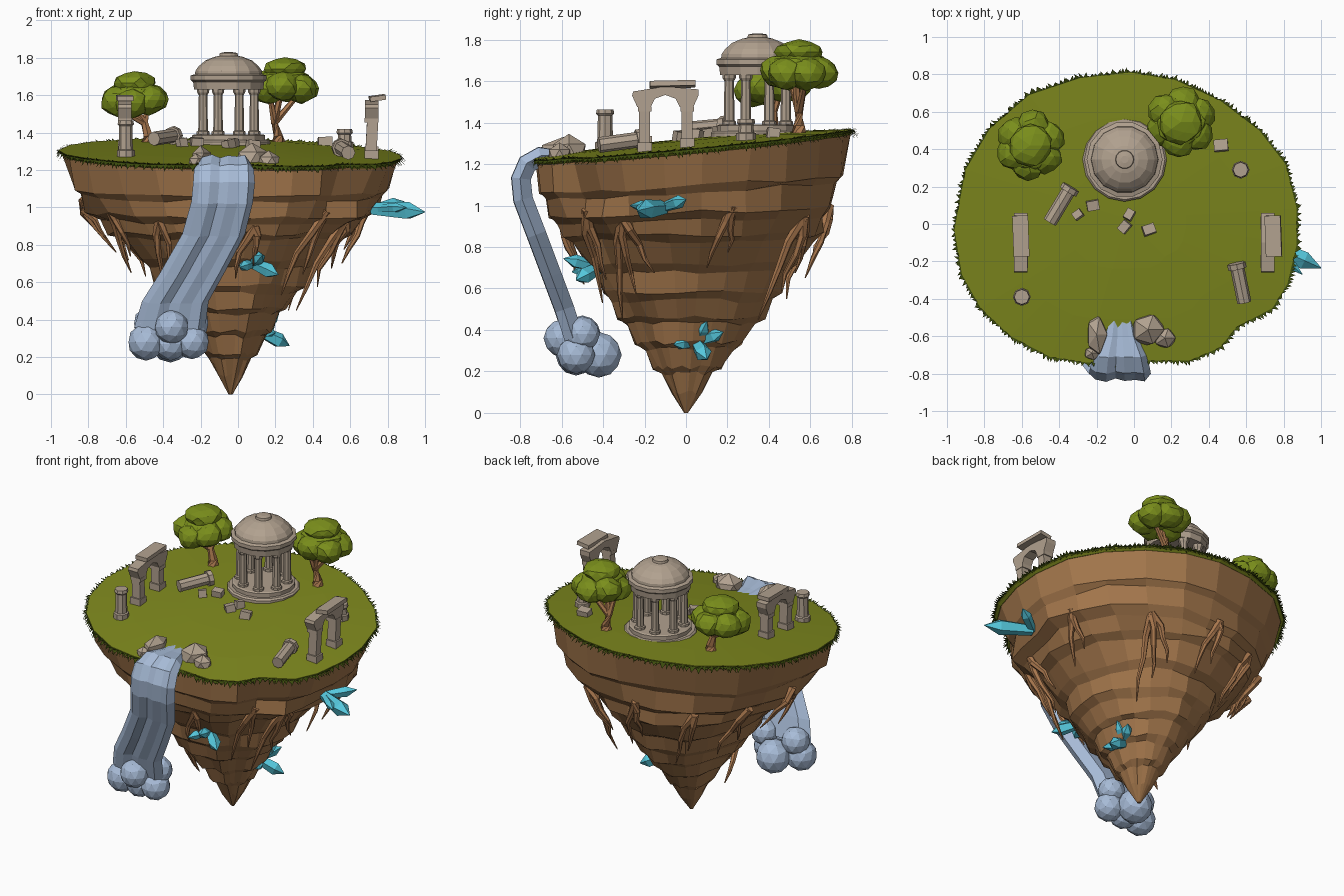
import bpy, bmesh, math, random
from math import sin, cos, pi, radians
from mathutils import Vector as V, Matrix as M

if "Cube" in bpy.data.objects:
    bpy.data.objects.remove(bpy.data.objects["Cube"])
random.seed(4)
R = random.uniform

def mat(name, r, g, b):
    m = bpy.data.materials.new(name)
    m.diffuse_color = tuple((c / 255) ** 2.2 for c in (r, g, b)) + (1,)
    m.use_nodes = True
    m.node_tree.nodes["Principled BSDF"].inputs["Base Color"].default_value = m.diffuse_color
    return m
GRASS, FRINGE, LEAF = mat("grass", 125, 135, 35), mat("dark_grass", 62, 76, 20), mat("leaf", 121, 141, 33)
ROCK, WOOD, STONE = mat("rock", 162, 118, 77), mat("wood", 168, 119, 79), mat("stone", 176, 160, 142)
WATER, CRYSTAL = mat("water", 166, 186, 214), mat("crystal", 86, 198, 219)

def finish(name, bm, m, normals=True):
    if normals:
        bmesh.ops.recalc_face_normals(bm, faces=bm.faces)
    me = bpy.data.meshes.new(name)
    bm.to_mesh(me); bm.free()
    me.materials.append(m)
    ob = bpy.data.objects.new(name, me)
    bpy.context.collection.objects.link(ob)

def loft(bm, rings, cap=True):
    rows = [[bm.verts.new(p) for p in r] for r in rings]
    n = len(rows[0])
    for a, b in zip(rows, rows[1:]):
        for i in range(n):
            bm.faces.new((a[i], a[(i + 1) % n], b[(i + 1) % n], b[i]))
    if cap:
        bm.faces.new(rows[0]); bm.faces.new(rows[-1])

def lathe(bm, prof, c, n=16):
    loft(bm, [[(c[0] + r * cos(2 * pi * i / n), c[1] + r * sin(2 * pi * i / n), z) for i in range(n)] for r, z in prof])

def rod(bm, p, q, r1, r2, n=8):
    p, q = V(p), V(q)
    d = q - p
    bmesh.ops.create_cone(bm, cap_ends=True, segments=n, radius1=r1, radius2=r2, depth=d.length,
                          matrix=M.Translation((p + q) / 2) @ d.to_track_quat('Z', 'Y').to_matrix().to_4x4())

def box(bm, c, s, rot=(0, 0, 0)):
    m = M.Translation(c)
    for a, ax in zip(rot, 'XYZ'):
        m = m @ M.Rotation(radians(a), 4, ax)
    bmesh.ops.create_cube(bm, size=1, matrix=m @ M.Diagonal((*s, 1)))

def blob(bm, c, s, sub=2, jit=0.0):
    vs = bmesh.ops.create_icosphere(bm, subdivisions=sub, radius=1)['verts']
    for v in vs:
        k = 1 + R(-jit, jit)
        v.co = V(c) + V(a * b * k for a, b in zip(v.co, s))

def strands(name, paths, m):
    # tapered tubes along points, radius included as the fourth number
    bm = bmesh.new()
    for path in paths:
        rings = []
        for i, p in enumerate(path):
            t = V(path[min(i + 1, len(path) - 1)][:3]) - V(path[max(i - 1, 0)][:3])
            q = t.to_track_quat('Z', 'Y')
            rings.append([V(p[:3]) + q @ V((p[3] * cos(2 * pi * k / 6), p[3] * sin(2 * pi * k / 6), 0)) for k in range(6)])
        loft(bm, rings)
    finish(name, bm, m)

# --- island outline and ground height
OUT = [(-.96, -.03), (-.90, .29), (-.77, .51), (-.56, .69), (-.29, .78), (-.02, .81), (.22, .77), (.46, .66),
       (.67, .50), (.81, .32), (.87, .08), (.87, -.11), (.82, -.32), (.74, -.45), (.55, -.55), (.46, -.66),
       (.30, -.73), (.09, -.73), (-.26, -.74), (-.45, -.71), (-.66, -.60), (-.82, -.45), (-.92, -.27)]
CX, CY = -.04, .03

def ground(x, y):
    return 1.289 + .093 * y - .02 * x + .032 * max(0, 1 - (x * x + y * y) / .72)

# --- stepped rock underside: height, x scale, y scale
TIERS = [(1.27, .98, .98), (1.10, .93, .94), (1.07, .89, .90), (.97, .84, .88), (.93, .75, .83), (.86, .69, .80),
         (.83, .62, .74), (.72, .53, .66), (.68, .48, .59), (.58, .44, .55), (.54, .38, .50), (.46, .33, .45),
         (.43, .29, .39), (.34, .24, .33), (.31, .20, .27), (.22, .155, .215), (.19, .12, .16), (.10, .075, .095), (0, .012, .012)]
bm = bmesh.new()
rings = []
for j, (z, sx, sy) in enumerate(TIERS):
    if j % 2 == 1 or j == 0:
        jit = [R(-.035, .035) if j else 0 for _ in OUT]
    tilt = max(0, min(1, (z - .85) / .4))
    rings.append([(CX + (x - CX) * sx * (1 + a), CY * min(1, z * 1.5) + (y - CY) * sy * (1 + a),
                   z + tilt * (.095 * y - .018 * x) + (R(-.012, .012) if 0 < j < 18 else 0)) for (x, y), a in zip(OUT, jit)])
loft(bm, rings)
finish("rock_underside", bm, ROCK)

# --- grass cap and ragged fringe
bm = bmesh.new()
def cap_ring(s, dz=0):
    pts = [(CX + (x - CX) * s, CY + (y - CY) * s) for x, y in OUT]
    return [(x, y, ground(x, y) + dz) for x, y in pts]
loft(bm, [cap_ring(.98, -.025), cap_ring(1, -.012), cap_ring(1), cap_ring(.7), cap_ring(.35), cap_ring(.02)])
finish("grass_top", bm, GRASS)
bm = bmesh.new()
for i, (x0, y0) in enumerate(OUT):
    x1, y1 = OUT[(i + 1) % len(OUT)]
    d = V((x1 - x0, y1 - y0, 0))
    n = max(3, int(d.length / .018))
    nor = V((-d.y, d.x, 0)).normalized()
    for k in range(n):
        p = V((x0, y0, 0)) + d * (k / n)
        p.z = ground(p.x, p.y) - .004
        e = d / n
        tip = p + e * R(-.3, 1.5) + nor * R(.012, .032)
        for up in (R(.0, .015), -R(.015, .04)):
            bm.faces.new([bm.verts.new(c) for c in (p, p + e * 1.3, tip + V((0, 0, up)))])
finish("grass_fringe", bm, FRINGE, False)

# --- domed temple
T = (-.05, .345)
bm = bmesh.new()
lathe(bm, [(.225, 1.30), (.225, 1.35), (.215, 1.36), (.195, 1.36), (.195, 1.385), (.185, 1.39)], T)
finish("temple_steps", bm, STONE)
bm = bmesh.new()
for i in range(8):
    a = 2 * pi * (i + .5) / 8
    x, y = T[0] + .148 * cos(a), T[1] + .148 * sin(a)
    lathe(bm, [(.034, 1.385), (.034, 1.405), (.026, 1.41), (.023, 1.60), (.032, 1.615), (.034, 1.635)], (x, y), 8)
finish("temple_columns", bm, STONE)
bm = bmesh.new()
lathe(bm, [(.12, 1.63), (.185, 1.63), (.19, 1.67), (.203, 1.68), (.203, 1.705), (.18, 1.712), (.178, 1.73), (.16, 1.755),
           (.125, 1.785), (.075, 1.805), (.05, 1.81), (.047, 1.825), (.02, 1.83)], T, 14)
finish("temple_dome", bm, STONE)

# --- two ruined arches
for side, x, lean in (("left", -.605, -2), ("right", .715, 3)):
    bm = bmesh.new()
    for y in (-.2, .005):
        g = ground(x, y)
        box(bm, (x, y, g + .015), (.075, .07, .05))
        box(bm, (x, y, (g + 1.47) / 2), (.06, .052, 1.47 - g), (0, lean, 0))
        box(bm, (x, y, 1.465), (.075, .065, .025))
    prof = [(-.255, 1.55), (-.1, 1.575), (.06, 1.56), (.06, 1.53), (.035, 1.475), (-.03, 1.475)]
    prof += [(-.1 + .07 * cos(a), 1.475 + .058 * sin(a)) for a in (pi / 4, pi / 2, 3 * pi / 4)]
    prof += [(-.17, 1.475), (-.235, 1.475), (-.26, 1.53)]
    loft(bm, [[(x + s, y, z) for y, z in prof] for s in (-.036, .036)])
    box(bm, (x + .03 * (side == "right"), -.065, 1.585), (.085, .22, .026), (1.5, -8 if side == "right" else 0, 2))
    finish(side + "_arch", bm, STONE)

# --- fallen columns, stumps and rubble
bm = bmesh.new()
for p, q in (((-.345, .185), (-.45, .01)), ((.55, -.225), (.59, -.42))):
    a, b = (V((*c, ground(*c) + .045)) for c in (p, q))
    u = (a - b).normalized()
    rod(bm, b, a, .038, .038)
    rod(bm, a - u * .015, a + u * .015, .05, .05)
finish("fallen_columns", bm, STONE)
bm = bmesh.new()
for x, y, h in ((-.6, -.39, .19), (.57, .29, .1)):
    g = ground(x, y)
    lathe(bm, [(.048, g - .02), (.048, g + .03), (.038, g + .035), (.035, g + h - .03), (.044, g + h - .02), (.04, g + h)], (x, y), 8)
finish("column_stumps", bm, STONE)
bm = bmesh.new()
for x, y, s, r in ((.465, .42, .075, 5), (-.22, .1, .065, 10), (-.3, .05, .05, 35), (-.025, .05, .055, 60), (-.05, -.015, .06, 50), (.08, -.03, .065, 20)):
    box(bm, (x, y, ground(x, y) + .015), (s, s * .8, .05), (R(-12, 12), R(-12, 12), r))
finish("rubble", bm, STONE)
bm = bmesh.new()
for x, y, sx, sy, sz in ((-.2, -.59, .06, .115, .08), (-.225, -.69, .045, .04, .05), (.075, -.565, .1, .095, .1), (.165, -.61, .065, .06, .06)):
    blob(bm, (x, y, ground(x, y)), (sx, sy, sz), 1, .1)
finish("spring_boulders", bm, STONE)

# --- trees
for side, x, y, bx, top in (("left", -.555, .42, -.48, 1.725), ("right", .25, .545, .215, 1.8)):
    g = ground(bx, y)
    mid = (bx - .02, y, g + .1, .02)
    strands(side + "_trunk", [
        [(bx, y, g - .02, .045), (bx, y, g + .03, .028), mid, (x - .02, y - .02, top - .17, .017)],
        [mid, (x + .07, y + .03, top - .2, .013), (x + .09, y + .04, top - .14, .01)],
        [mid, (x - .08, y - .04, top - .2, .013), (x - .1, y - .05, top - .14, .01)]], WOOD)
    bm = bmesh.new()
    for i in range(6):
        a = 2 * pi * i / 6 + .4
        blob(bm, (x + .098 * cos(a), y + .098 * sin(a), top - .155 + R(-.015, .015)), (.093, .093, .08), 2, .08)
    blob(bm, (x, y, top - .13), (.14, .14, .08), 2, .06)
    blob(bm, (x, y, top - .06), (.118, .118, .06), 2, .07)
    finish(side + "_foliage", bm, LEAF)

# --- waterfall: x, y, z, half width
PATH = [(-.075, -.49, 1.24, .065), (-.075, -.6, 1.245, .09), (-.075, -.70, 1.235, .14), (-.075, -.765, 1.20, .16), (-.075, -.795, 1.13, .165),
        (-.085, -.785, 1.03, .165), (-.13, -.72, .86, .168), (-.24, -.645, .66, .172), (-.335, -.585, .5, .178), (-.365, -.54, .36, .19)]
SECT = [(-1, .1), (-.8, .7), (-.45, .95), (-.15, .6), (.15, .85), (.5, .75), (.8, .9), (1, .1), (.7, -.9), (-.7, -.9)]
bm = bmesh.new()
rings = []
for i, (x, y, z, w) in enumerate(PATH):
    a, b = PATH[max(i - 1, 0)], PATH[min(i + 1, len(PATH) - 1)]
    n = V((0, b[1] - a[1], b[2] - a[2])).normalized().cross(V((1, 0, 0)))
    th = .022 if i < 2 else .052
    rings.append([V((x + u * w, y, z)) + n * v * th for u, v in SECT])
loft(bm, rings)
finish("waterfall", bm, WATER)
bm = bmesh.new()
for x, y, z, r in ((-.355, -.595, .36, .092), (-.49, -.53, .28, .1), (-.245, -.53, .28, .092), (-.36, -.42, .28, .11),
                   (-.47, -.5, .38, .09), (-.24, -.5, .38, .085), (-.36, -.53, .27, .09)):
    blob(bm, (x, y, z), (r, r, r))
finish("mist_puffs", bm, WATER)

# --- crystal clusters: base, then tips with radius
for name, base, tips in (
        ("upper", (.72, -.11, .99), ((1.0, -.235, .975, .05), (.89, -.0, 1.03, .034), (.90, -.27, 1.0, .028))),
        ("front", (.08, -.42, .70), ((.215, -.53, .64, .04), (.01, -.55, .68, .03), (.13, -.59, .745, .034))),
        ("lower", (.11, .05, .34), ((.275, .10, .26, .042), (.20, .18, .39, .034), (.22, .10, .44, .032), (.2, -.06, .33, .03)))):
    bm = bmesh.new()
    for *t, r in tips:
        p, q = V(base), V(t)
        m = p.lerp(q, .68)
        rod(bm, p, m, r * .7, r, 5)
        rod(bm, m, q, r, .002, 5)
    finish(name + "_crystals", bm, CRYSTAL)

# --- hanging roots: angle, start height, length, strand count
def rock_point(a, z, out):
    for (z0, x0, y0), (z1, x1, y1) in zip(TIERS, TIERS[1:]):
        if z1 <= z <= z0:
            k = (z0 - z) / (z0 - z1)
            return V((CX + (.90 * (x0 + (x1 - x0) * k) + out) * cos(a), .02 + (.76 * (y0 + (y1 - y0) * k) + out) * sin(a), z))
for i, (deg, z, ln, n) in enumerate(((18, 1.0, .3, 2), (58, .95, .5, 3), (95, 1.0, .35, 2), (125, .95, .4, 2), (152, .98, .35, 2), (178, 1.04, .28, 2),
                                     (212, 1.0, .35, 2), (238, .95, .38, 2), (282, .9, .28, 2), (312, .98, .45, 2), (330, .95, .5, 3), (225, .45, .25, 1))):
    paths = []
    for k in range(n):
        a, L = radians(deg + (k - 1) * 4), ln * (1, .75, .55)[k]
        s = rock_point(radians(deg), z, 0)
        pts = [(*s, .026)]
        for j, r in ((1, .021), (2, .017), (3, .012), (4, .003)):
            p = rock_point(a, z - L * j / 4, .02)
            h = s.lerp(p, .6) + V(((k - 1) * .02 * -sin(a) * j + R(-.016, .016), (k - 1) * .02 * cos(a) * j + R(-.016, .016), 0))
            pts.append((h.x, h.y, p.z, r))
        paths.append(pts)
    strands("root_%d" % (i + 1), paths, WOOD)
